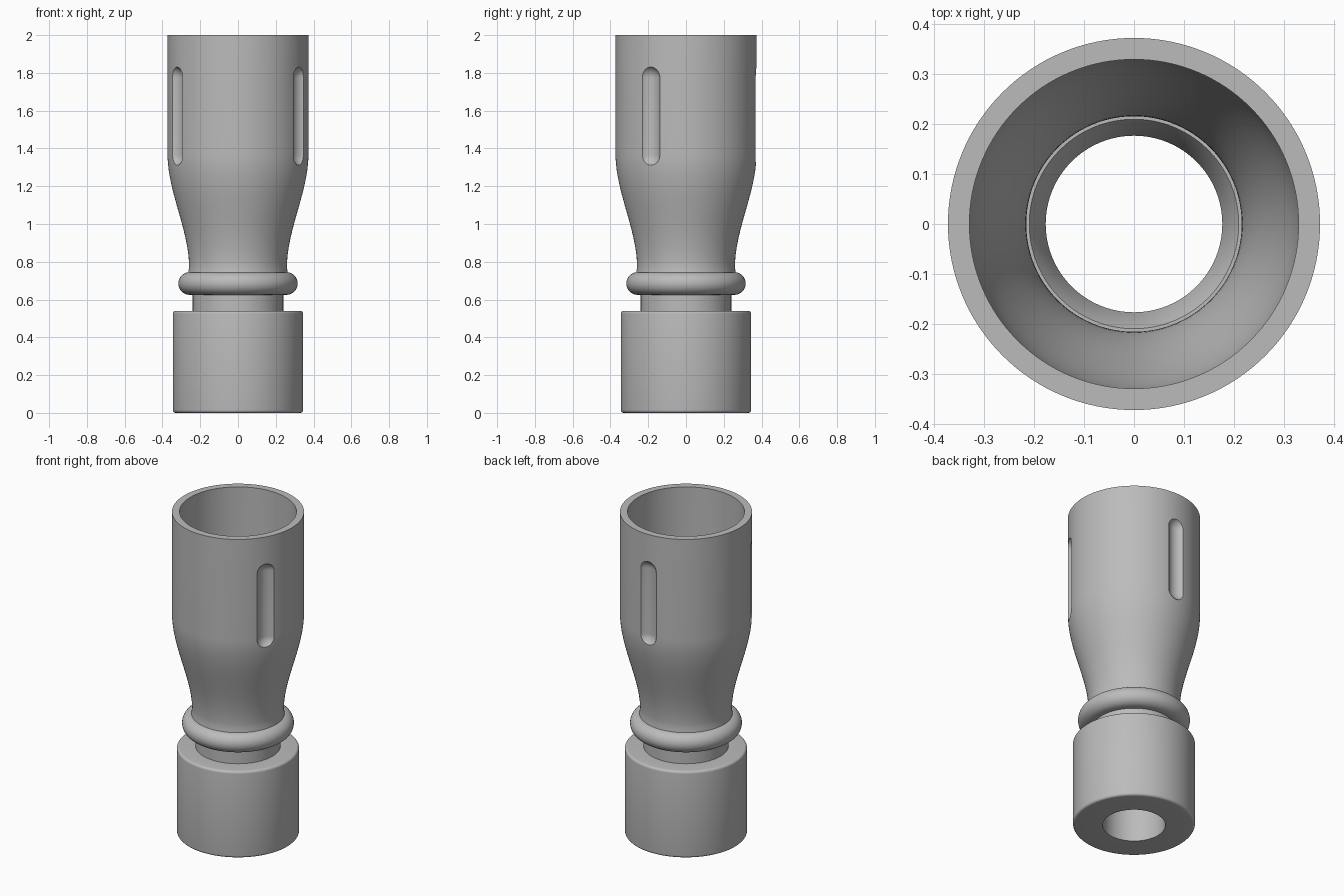
import bpy, bmesh, math
from mathutils import Matrix, Vector

cube = bpy.data.objects.get("Cube")
if cube:
    bpy.data.objects.remove(cube, do_unlink=True)

grey = bpy.data.materials.new("plain grey")
grey.use_nodes = True
colour = (0.5, 0.5, 0.5, 1)
grey.diffuse_color = colour
grey.node_tree.nodes["Principled BSDF"].inputs["Base Color"].default_value = colour


def add_object(name, bm):
    bmesh.ops.recalc_face_normals(bm, faces=bm.faces)
    mesh = bpy.data.meshes.new(name)
    bm.to_mesh(mesh)
    bm.free()
    mesh.materials.append(grey)
    obj = bpy.data.objects.new(name, mesh)
    bpy.context.collection.objects.link(obj)
    return obj


def lathe(name, profile, steps=128):
    """Revolve a closed (radius, z) profile around the z axis."""
    bm = bmesh.new()
    rings = []
    for i in range(steps):
        a = math.tau * i / steps
        rings.append([bm.verts.new((r * math.cos(a), r * math.sin(a), z)) for r, z in profile])
    n = len(profile)
    for i in range(steps):
        here, after = rings[i], rings[(i + 1) % steps]
        for j in range(n):
            k = (j + 1) % n
            bm.faces.new((here[j], after[j], after[k], here[k]))
    return add_object(name, bm)


def arc(r, z, radius, start, end, steps):
    angles = [math.radians(start + (end - start) * i / steps) for i in range(steps + 1)]
    return [(r + radius * math.cos(a), z + radius * math.sin(a)) for a in angles]


def smooth(obj, angle=35):
    bpy.ops.object.select_all(action='DESELECT')
    obj.select_set(True)
    bpy.context.view_layer.objects.active = obj
    bpy.ops.object.shade_smooth_by_angle(angle=math.radians(angle))


# Base collar with rounded rims, a narrow neck and a funnelled bore
edge = 0.015
bore = 0.177
collar_profile = [(bore, 0)]
collar_profile += arc(0.345 - edge, edge, edge, -90, 0, 5)
collar_profile += arc(0.345 - edge, 0.54 - edge, edge, 0, 90, 5)
collar_profile += [(0.24, 0.54), (0.24, 0.64), (0.21, 0.64), (bore, 0.58)]
smooth(lathe("base_collar", collar_profile))

# Rounded ring around the neck
ring_profile = [(0.217, 0.625)] + arc(0.256, 0.685, 0.06, -90, 90, 20) + [(0.217, 0.745)]
smooth(lathe("neck_ring", ring_profile))

# Flared cup with an even wall
wall = 0.043
curve = []
for i in range(25):
    t = i / 24
    curve.append((0.259 + 0.114 * t * t * (3 - 2 * t), 0.77 + 0.6 * t))
outer = [(0.264, 0.74)] + curve + [(0.373, 2)]
inner = [(r - wall, z) for r, z in reversed(curve)]
cup_profile = outer + [(0.33, 2)] + inner + [(0.216, 0.74)]
cup = lathe("flared_cup", cup_profile)


# Round-ended grooves cut into the cup at three even spacings
def groove_cutter(angle, radius=0.065, low=1.365, high=1.775):
    bm = bmesh.new()
    bmesh.ops.create_uvsphere(bm, u_segments=48, v_segments=24, radius=radius)
    middle = [v for v in bm.verts if abs(v.co.z) < 1e-5]
    for v in bm.verts:
        if v not in middle:
            v.co.z += high if v.co.z > 0 else low
    # Split the equator into a long straight section
    for v in middle:
        v.co.z = low
    upper = [f for f in bm.faces if f.calc_center_median().z > (low + high) / 2 - 0.05]
    bmesh.ops.delete(bm, geom=[f for f in upper], context='FACES')
    rim = [e for e in bm.edges if e.is_boundary and all(v in middle for v in e.verts)]
    bmesh.ops.delete(bm, geom=[v for v in bm.verts if not v.link_faces], context='VERTS')
    for step in range(13):
        a = math.pi / 2 * step / 12
        height = high + radius * math.sin(a)
        scale = max(math.cos(a), 0.02)
        made = bmesh.ops.extrude_edge_only(bm, edges=rim)["geom"]
        rim = [g for g in made if isinstance(g, bmesh.types.BMEdge)]
        for v in {v for e in rim for v in e.verts}:
            direction = Vector((v.co.x, v.co.y, 0)).normalized()
            v.co = direction * radius * scale
            v.co.z = height
    bmesh.ops.holes_fill(bm, edges=rim)
    place = Matrix.Rotation(angle, 4, 'Z') @ Matrix.Translation((0.406, 0, 0))
    bmesh.ops.transform(bm, matrix=place, verts=bm.verts)
    cutter = add_object("groove_cutter", bm)
    cutter.hide_render = True
    return cutter


for degrees in (-30, 90, 210):
    cutter = groove_cutter(math.radians(degrees))
    cut = cup.modifiers.new("groove", 'BOOLEAN')
    cut.operation = 'DIFFERENCE'
    cut.solver = 'EXACT'
    cut.object = cutter
    bpy.context.view_layer.objects.active = cup
    bpy.ops.object.modifier_apply(modifier=cut.name)
    bpy.data.objects.remove(cutter, do_unlink=True)
smooth(cup, 25)
